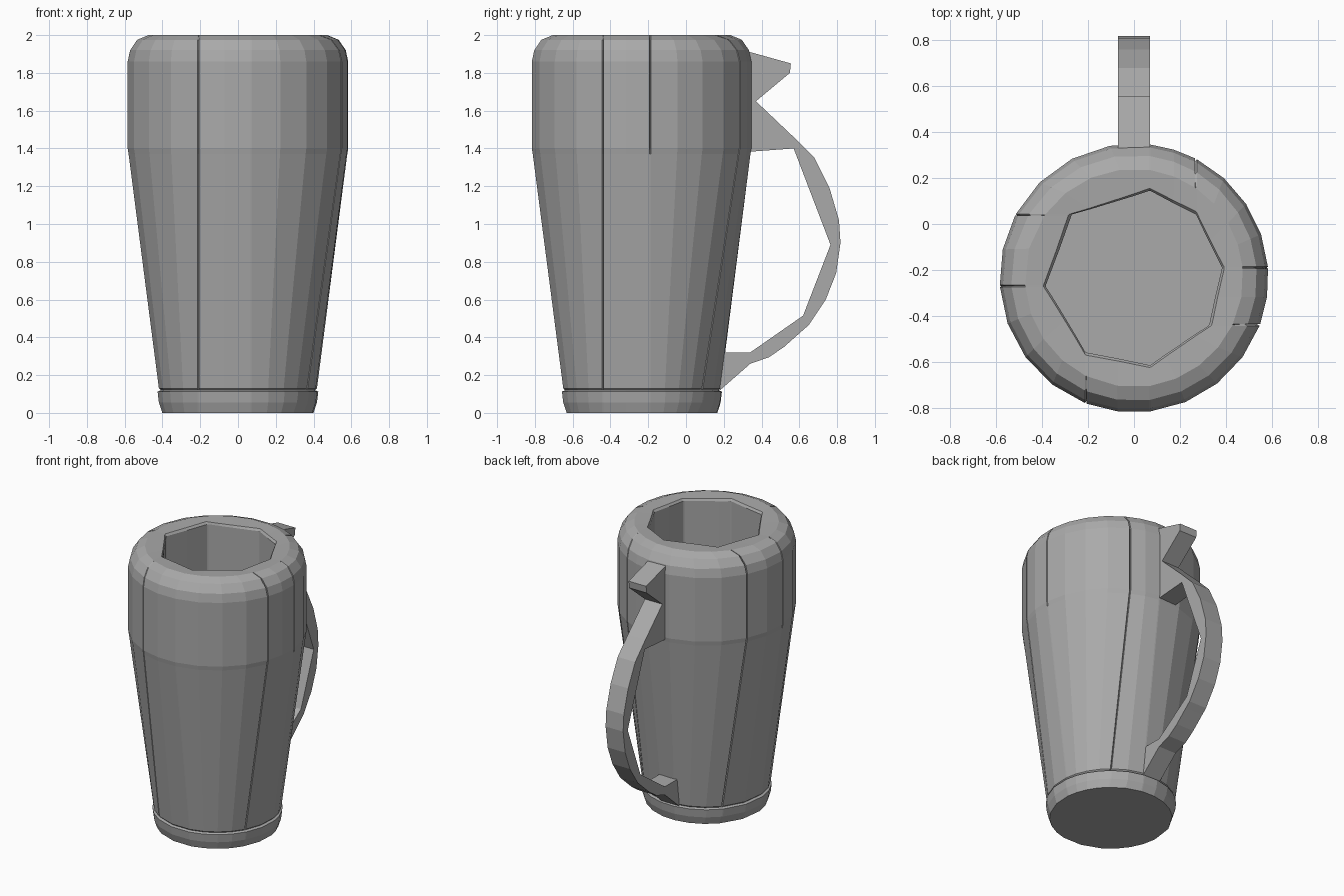
import bpy, bmesh
from math import asin, acos, pi, sin, cos
from mathutils import Vector

cube = bpy.data.objects.get("Cube")
if cube:
    bpy.data.objects.remove(cube, do_unlink=True)

grey = bpy.data.materials.new("mid grey")
grey.use_nodes = True
colour = (0.4, 0.4, 0.4, 1)
grey.diffuse_color = colour
grey.node_tree.nodes["Principled BSDF"].inputs["Base Color"].default_value = colour

CENTRE_Y = -0.235

# Upright seams: angle at a given radius, groove reach, facets to the next seam
SEAMS = [
    (lambda r: asin(0.045 / r), "upper", 4),
    (lambda r: acos(0.27 / r), "full", 2),
    (lambda r: acos(0.07 / r), "none", 4),
    (lambda r: pi - asin(0.275 / r), "full", 2),
    (lambda r: pi + asin(0.035 / r), "upper", 4),
    (lambda r: 1.5 * pi - asin(0.21 / r), "full", 2),
    (lambda r: 1.5 * pi + asin(0.07 / r), "none", 4),
    (lambda r: 2 * pi - asin(0.205 / r), "full", 2),
]


def polar(r, a, z):
    return Vector((r * cos(a), CENTRE_Y + r * sin(a), z))


def ring(r, z, kind):
    """One horizontal loop: eight-sided inside, faceted and grooved outside."""
    pts = []
    angles = [f(r) for f, _, _ in SEAMS]
    angles.append(angles[0] + 2 * pi)
    half = 0.004 / r
    for i, (_, reach, n) in enumerate(SEAMS):
        a, b = angles[i], angles[i + 1]
        cut = kind == "upper" or (kind == "lower" and reach == "full")
        depth = 0.015 if cut and reach != "none" else 0
        pts += [polar(r, a - half, z), polar(r - depth, a, z), polar(r, a + half, z)]
        for k in range(1, n):
            t = k / n
            if kind == "inside":
                pts.append(polar(r, a, z).lerp(polar(r, b, z), t))
            else:
                pts.append(polar(r, a + (b - a) * t, z))
    return pts


def finish(bm, name):
    bmesh.ops.recalc_face_normals(bm, faces=bm.faces)
    mesh = bpy.data.meshes.new(name)
    bm.to_mesh(mesh)
    bm.free()
    mesh.materials.append(grey)
    obj = bpy.data.objects.new(name, mesh)
    bpy.context.collection.objects.link(obj)
    return obj


def lathe(name, rows):
    bm = bmesh.new()
    loops = [[bm.verts.new(p) for p in ring(*row)] for row in rows]
    for low, high in zip(loops, loops[1:]):
        for i in range(len(low)):
            j = (i + 1) % len(low)
            bm.faces.new((low[i], low[j], high[j], high[i]))
    bm.faces.new(loops[0])
    bm.faces.new(loops[-1])
    return finish(bm, name)


# Cup: inner floor, eight-sided bore, rounded rim, straight band, taper, foot
lathe("cup_body", [
    (0.385, 0.12, "inside"),
    (0.385, 1.98, "inside"),
    (0.395, 1.995, "inside"),
    (0.475, 2.0, "plain"),
    (0.535, 1.975, "upper"),
    (0.572, 1.92, "upper"),
    (0.585, 1.86, "upper"),
    (0.585, 1.4, "upper"),
    (0.58, 1.37, "lower"),
    (0.42, 0.13, "lower"),
    (0.41, 0.12, "plain"),
    (0.427, 0.113, "plain"),
    (0.42, 0.055, "plain"),
    (0.402, 0, "plain"),
])


def slab(name, outline, half_width=0.07):
    """Side outline (y, z) extruded evenly across x."""
    bm = bmesh.new()
    face = bm.faces.new([bm.verts.new((-half_width, y, z)) for y, z in outline])
    moved = bmesh.ops.extrude_face_region(bm, geom=[face])["geom"]
    verts = [g for g in moved if isinstance(g, bmesh.types.BMVert)]
    bmesh.ops.translate(bm, verts=verts, vec=(2 * half_width, 0, 0))
    bmesh.ops.triangulate(bm, faces=[f for f in bm.faces if len(f.verts) > 4])
    return finish(bm, name)


# Handle: thumb hook above, curved grip below
slab("thumb_hook", [
    (0.3, 1.92), (0.34, 1.91), (0.555, 1.85), (0.55, 1.8), (0.37, 1.65), (0.3, 1.65),
])
slab("handle_grip", [
    (0.3, 1.69), (0.37, 1.65), (0.565, 1.465), (0.68, 1.35), (0.76, 1.19),
    (0.81, 1.02), (0.818, 0.9), (0.795, 0.74), (0.74, 0.6), (0.65, 0.465),
    (0.61, 0.43), (0.52, 0.35), (0.44, 0.295), (0.34, 0.26), (0.18, 0.12),
    (0.16, 0.32), (0.34, 0.32), (0.62, 0.515), (0.765, 0.89), (0.57, 1.4), (0.3, 1.38),
])
